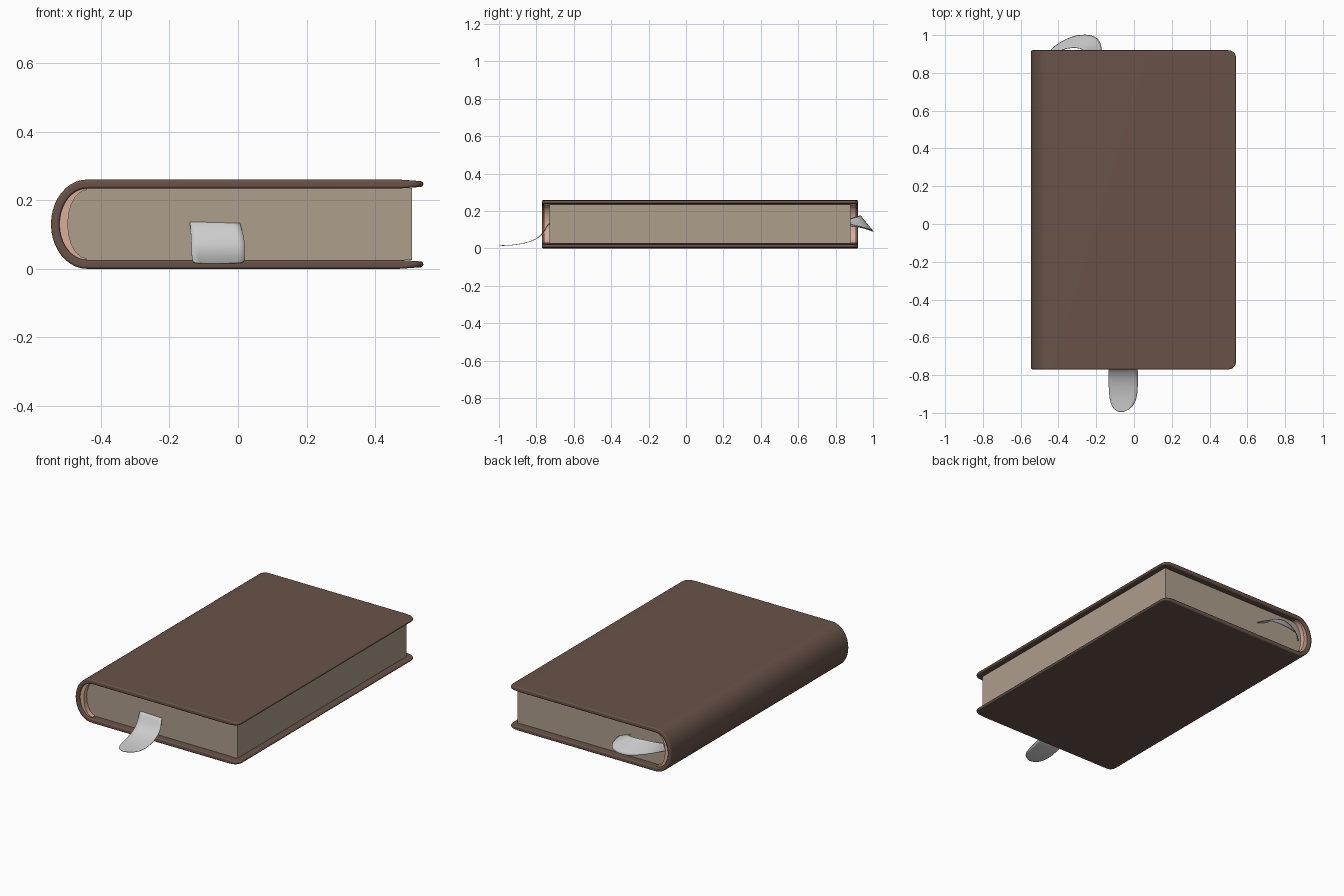
import bpy, bmesh, math
from mathutils import Vector

if "Cube" in bpy.data.objects:
    bpy.data.objects.remove(bpy.data.objects["Cube"])


def material(name, srgb):
    m = bpy.data.materials.new(name)
    m.diffuse_color = (*[((c + 0.055) / 1.055) ** 2.4 for c in srgb], 1)
    m.use_nodes = True
    m.node_tree.nodes["Principled BSDF"].inputs["Base Color"].default_value = m.diffuse_color
    return m


BROWN = material("cover brown", (0.41, 0.325, 0.285))
PAPER = material("paper tan", (0.68, 0.62, 0.55))
PINK = material("lining pink", (0.85, 0.68, 0.60))
GREY = material("ribbon grey", (0.80, 0.80, 0.80))
ZC, XC = 0.13, -0.44     # height of the middle, centre of the spine curve


def arc(a, b, n):
    """Half ellipse round the spine side, from top to bottom."""
    return [(XC - a * math.sin(math.pi * i / n), ZC + b * math.cos(math.pi * i / n))
            for i in range(n + 1)]


def finish(bm, name, mat, angle=40):
    me = bpy.data.meshes.new(name)
    bm.to_mesh(me)
    bm.free()
    me.materials.append(mat)
    ob = bpy.data.objects.new(name, me)
    bpy.context.collection.objects.link(ob)
    bpy.ops.object.select_all(action='DESELECT')
    ob.select_set(True)
    bpy.context.view_layer.objects.active = ob
    bpy.ops.object.shade_smooth_by_angle(angle=math.radians(angle))
    return ob


def prism(profile, y0, y1):
    """Extrude an xz profile along y."""
    bm = bmesh.new()
    face = bm.faces.new([bm.verts.new((x, y0, z)) for x, z in profile])
    new = bmesh.ops.extrude_face_region(bm, geom=[face])["geom"]
    bmesh.ops.translate(bm, vec=(0, y1 - y0, 0),
                        verts=[g for g in new if isinstance(g, bmesh.types.BMVert)])
    bmesh.ops.recalc_face_normals(bm, faces=bm.faces)
    return bm


def ribbon(name, left, right, bulge=0.0):
    """Thin smooth strip between two edge curves."""
    bm = bmesh.new()
    rows = []
    for i, (p, q) in enumerate(zip(left, right)):
        p, q = Vector(p), Vector(q)
        mid = (p + q) / 2
        if i == len(left) - 1:
            mid.y -= bulge
        rows.append([bm.verts.new(v) for v in (p, mid, q)])
    for a, b in zip(rows, rows[1:]):
        for j in range(2):
            bm.faces.new((a[j], a[j + 1], b[j + 1], b[j]))
    bmesh.ops.recalc_face_normals(bm, faces=bm.faces)
    ob = finish(bm, name, GREY, 180)
    ob.modifiers.new("smooth", 'SUBSURF').levels = 2
    ob.modifiers["smooth"].render_levels = 2
    s = ob.modifiers.new("thickness", 'SOLIDIFY')
    s.thickness, s.offset = 0.003, 0
    return ob


# Cover: one C-shaped profile, two boards with tapered tips joined by the spine
outer = [(0.54, 0.255), (0.47, 0.26)] + arc(0.105, 0.13, 20) + [(0.47, 0.0), (0.54, 0.005)]
inner = [(0.54, 0.239), (0.47, 0.234)] + arc(0.080, 0.104, 20) + [(0.47, 0.026), (0.54, 0.021)]
bm = prism(outer + inner[::-1], -0.77, 0.92)
corners = [e for e in bm.edges if all(v.co.x > 0.53 for v in e.verts)
           and abs(e.verts[0].co.y - e.verts[1].co.y) < 1e-4]
bmesh.ops.bevel(bm, geom=corners, offset=0.04, segments=5, profile=0.5, affect='EDGES')
sharp = [e for e in bm.edges if e.is_manifold and e.calc_face_angle() > math.radians(50)]
bmesh.ops.bevel(bm, geom=sharp, offset=0.0075, segments=3, profile=0.5, affect='EDGES')
cover = finish(bm, "cover", BROWN, 50)
cover.modifiers.new("even shading", 'WEIGHTED_NORMAL').keep_sharp = True

# Page block with a rounded back
finish(prism([(0.507, 0.235)] + arc(0.058, 0.105, 12) + [(0.507, 0.025)], -0.73, 0.88),
       "pages", PAPER)

# Lining between the page block and the spine
finish(prism(arc(0.084, 0.106, 10) + arc(0.056, 0.100, 10)[::-1], -0.758, 0.908),
       "spine_lining", PINK)

# Bookmark tail hanging out of the front edge and curling onto the ground
path = [(-0.70, 0.145), (-0.735, 0.14), (-0.755, 0.095), (-0.785, 0.058),
        (-0.84, 0.032), (-0.91, 0.019), (-0.96, 0.016), (-0.987, 0.015)]
lx = [-0.14, -0.14, -0.137, -0.135, -0.135, -0.132, -0.122, -0.10]
rx = [0.0, 0.005, 0.018, 0.021, 0.021, 0.018, 0.002, -0.035]
ribbon("bookmark_tail", [(x, y, z) for x, (y, z) in zip(lx, path)],
       [(x, y, z - 0.004 * (z > 0.09)) for x, (y, z) in zip(rx, path)], bulge=0.014)

# Bookmark loop at the back, from the spine over into the pages
ribbon("bookmark_loop",
       [(-0.49, 0.86, 0.12), (-0.43, 0.94, 0.112), (-0.35, 0.985, 0.096), (-0.28, 1.006, 0.088),
        (-0.19, 0.995, 0.098), (-0.168, 0.93, 0.12), (-0.17, 0.86, 0.13)],
       [(-0.49, 0.86, 0.155), (-0.43, 0.905, 0.168), (-0.36, 0.93, 0.176), (-0.31, 0.936, 0.176),
        (-0.27, 0.925, 0.17), (-0.25, 0.905, 0.165), (-0.25, 0.86, 0.155)])
